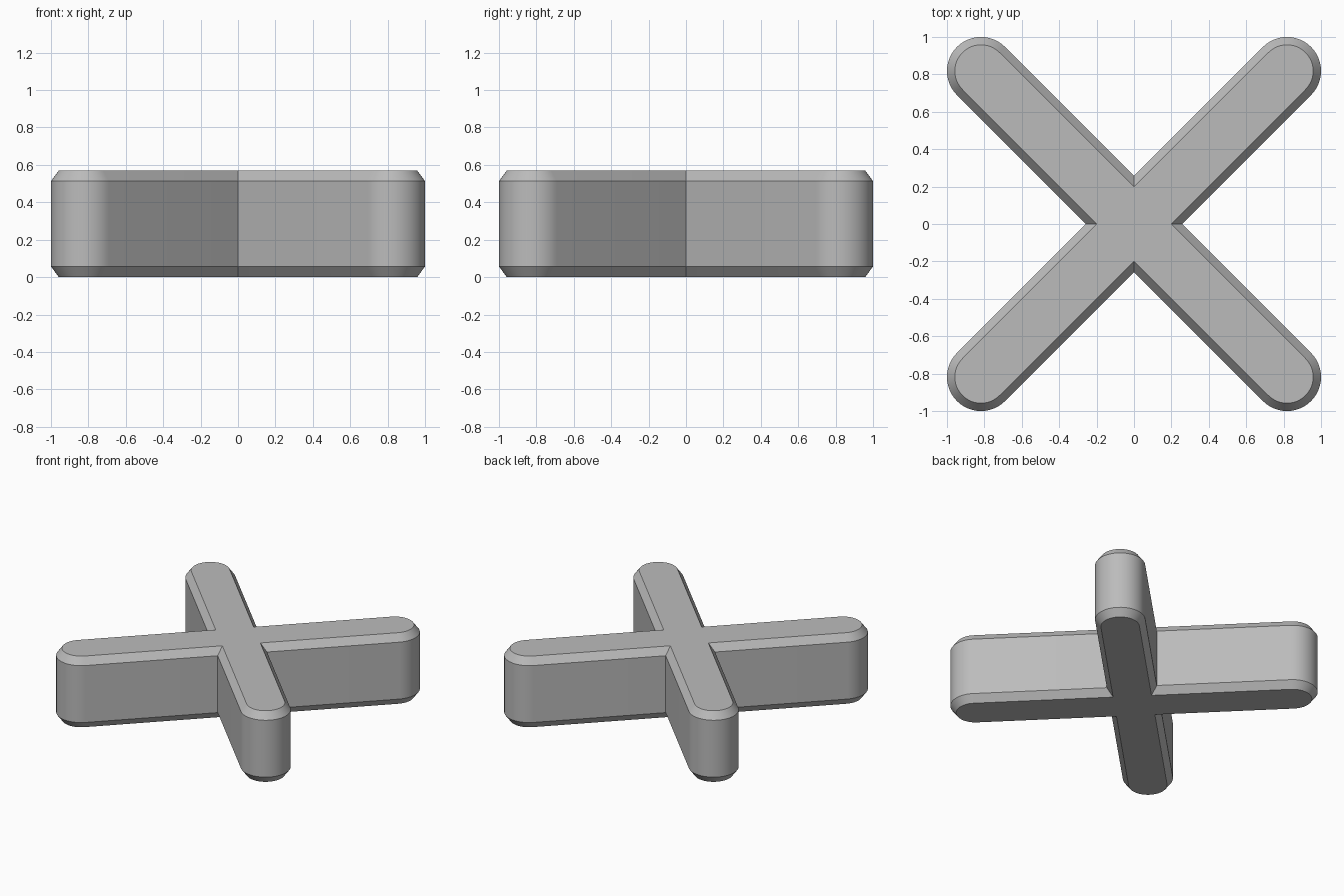
import bpy, bmesh
from math import cos, sin, pi, sqrt, radians

cube = bpy.data.objects.get("Cube")
if cube:
    bpy.data.objects.remove(cube, do_unlink=True)

TIP = 0.818       # x and y of each arm's rounded end centre
RADIUS = 0.182    # half width of an arm
INSET = 0.042     # chamfer, sideways
DROP = 0.057      # chamfer, vertical
HEIGHT = 0.57
STEPS = 24        # segments per rounded end


def cross_outline(r):
    """Four round-ended arms on the diagonals, with an inner corner after each."""
    points = []
    for arm in range(4):
        a = pi / 4 + arm * pi / 2
        cx, cy = TIP * sqrt(2) * cos(a), TIP * sqrt(2) * sin(a)
        for i in range(STEPS + 1):
            t = a - pi / 2 + pi * i / STEPS
            points.append((cx + r * cos(t), cy + r * sin(t)))
        corner = a + pi / 4
        points.append((r * sqrt(2) * cos(corner), r * sqrt(2) * sin(corner)))
    return points


# Light grey plastic
grey = bpy.data.materials.new("light_grey")
grey.use_nodes = True
colour = (0.5, 0.5, 0.5, 1)
grey.diffuse_color = colour
grey.node_tree.nodes["Principled BSDF"].inputs["Base Color"].default_value = colour

# Chamfered cross: stacked outlines joined by side walls and capped
bm = bmesh.new()
layers = [(RADIUS - INSET, 0), (RADIUS, DROP),
          (RADIUS, HEIGHT - DROP), (RADIUS - INSET, HEIGHT)]
rings = [[bm.verts.new((x, y, z)) for x, y in cross_outline(r)] for r, z in layers]
for low, high in zip(rings, rings[1:]):
    for i in range(len(low)):
        j = (i + 1) % len(low)
        bm.faces.new((low[i], low[j], high[j], high[i]))
bm.faces.new(rings[0][::-1])
bm.faces.new(rings[-1])
mesh = bpy.data.meshes.new("cross_spacer")
bm.to_mesh(mesh)
bm.free()
mesh.materials.append(grey)

spacer = bpy.data.objects.new("cross_spacer", mesh)
bpy.context.collection.objects.link(spacer)
bpy.context.view_layer.objects.active = spacer
spacer.select_set(True)
bpy.ops.object.shade_smooth_by_angle(angle=radians(30))
